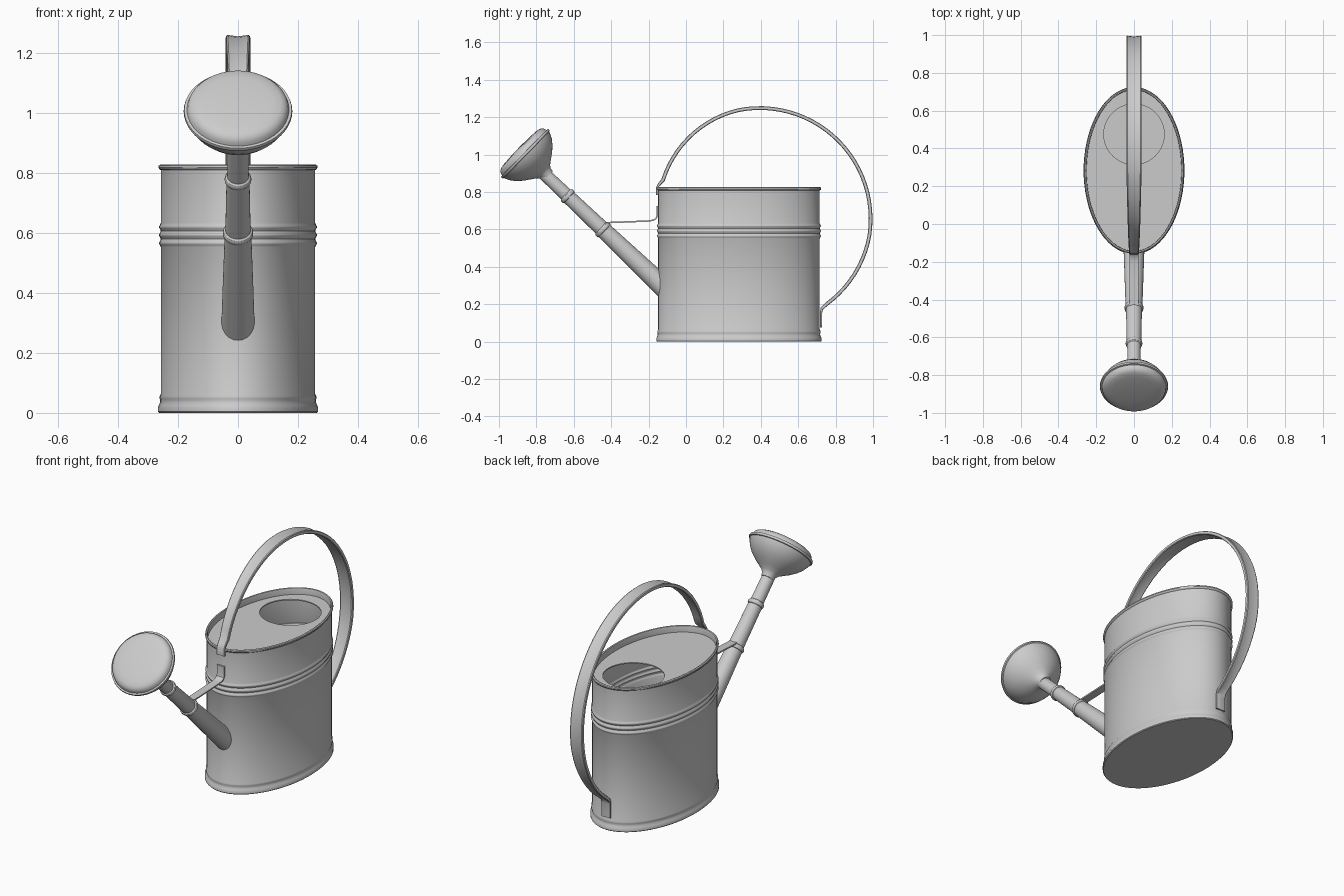
import bpy, bmesh
from math import sin, cos, pi, radians
from mathutils import Vector

if "Cube" in bpy.data.objects:
    bpy.data.objects.remove(bpy.data.objects["Cube"])

N = 72


def loft(name, rings, angle=35):
    """Skin a list of equal-length point rings and cap both ends."""
    bm = bmesh.new()
    vs = [[bm.verts.new(p) for p in r] for r in rings]
    for a, b in zip(vs, vs[1:]):
        n = len(a)
        for i in range(n):
            j = (i + 1) % n
            bm.faces.new((a[i], a[j], b[j], b[i]))
    bm.faces.new(vs[0][::-1])
    bm.faces.new(vs[-1])
    bmesh.ops.recalc_face_normals(bm, faces=bm.faces)
    me = bpy.data.meshes.new(name)
    bm.to_mesh(me)
    bm.free()
    ob = bpy.data.objects.new(name, me)
    bpy.context.collection.objects.link(ob)
    bpy.ops.object.select_all(action='DESELECT')
    ob.select_set(True)
    bpy.context.view_layer.objects.active = ob
    bpy.ops.object.shade_smooth_by_angle(angle=radians(angle))
    return ob


def ellipse(rx, ry, cy, z):
    return [(rx * cos(2 * pi * i / N), cy + ry * sin(2 * pi * i / N), z) for i in range(N)]


def lathe(name, profile, origin, axis, n=48):
    """Revolve (distance, radius) pairs about an axis lying in the yz plane."""
    d = Vector(axis).normalized()
    u = Vector((1, 0, 0))
    v = d.cross(u)
    return loft(name, [[origin + d * t + (u * cos(2 * pi * i / n) + v * sin(2 * pi * i / n)) * r
                        for i in range(n)] for t, r in profile])


def ribbon(name, path, section):
    """Sweep a strip along (y, z, width scale, thickness scale) points."""
    rings = []
    for i, (y, z, w, h) in enumerate(path):
        p, q = path[max(i - 1, 0)], path[min(i + 1, len(path) - 1)]
        t = Vector((q[0] - p[0], q[1] - p[1])).normalized()
        rings.append([(x * w, y - t.y * o * h, z + t.x * o * h) for x, o in section])
    return loft(name, rings)


# Body: oval can with base flare, three ridges, rolled rim, recessed lid with filler hole
A, B, CY = 0.257, 0.432, 0.283
ridges = []
for zc in (0.565, 0.592, 0.619):
    ridges += [(0, zc - 0.013)] + [(0.006 * sin(pi * k / 6), zc - 0.010 + 0.020 * k / 6) for k in range(1, 6)]
ridges.append((0, 0.633))
outer = [(0.006, 0), (0.010, 0.004), (0.010, 0.018), (0.007, 0.024), (0.003, 0.034), (0.002, 0.042),
         (0.004, 0.048), (0.004, 0.056), (0, 0.064)] + ridges
outer += [(0, 0.808), (0.005, 0.811), (0.008, 0.817), (0.007, 0.823), (0.002, 0.827), (-0.004, 0.825),
          (-0.006, 0.818), (-0.006, 0.79)]
inner = [(-0.006, 0.784)] + [(o - 0.006, z) for o, z in reversed(ridges)] + [(-0.006, 0.02)]


def oval(o, z):
    return ellipse(A + o, B + o, CY, z)


hole = [ellipse(0.16, 0.16, 0.475, z) for z in (0.79, 0.784)]
loft("can_body", [oval(*p) for p in outer] + hole + [oval(*p) for p in inner])

# Spout: tapering pipe with two joint rings
origin, axis = Vector((0, -0.444, 0.599)), (0, -0.725, 0.688)


def ring(t, r):
    return [(t - 0.012 * cos(pi * k / 6), r + 0.006 * sin(pi * k / 6)) for k in range(7)]


lathe("spout", [(-0.46, 0.056)] + ring(0, 0.0445) + [(0.015, 0.042)] + ring(0.26, 0.0385)
      + [(0.275, 0.036), (0.45, 0.034)], origin, axis)

# Sprinkler rose: bowl, seam and gently domed face
lathe("sprinkler_rose", [(0.41, 0.035), (0.43, 0.039), (0.444, 0.05), (0.462, 0.075), (0.482, 0.104),
                         (0.508, 0.134), (0.535, 0.156), (0.56, 0.169), (0.572, 0.173), (0.574, 0.179),
                         (0.580, 0.181), (0.587, 0.179), (0.588, 0.170), (0.602, 0.166), (0.613, 0.157),
                         (0.620, 0.143), (0.624, 0.115), (0.627, 0.06), (0.628, 0.005)],
      origin, (0, -0.715, 0.699))

# Carrying handle: large hoop with flattened mounting tabs
path = [(-0.160, 0.785, 0.65, 0.6), (-0.160, 0.825, 0.65, 0.6), (-0.148, 0.848, 0.65, 0.8)]
for i in range(49):
    f = i / 48
    a = radians(158 - 210 * f)
    r = 0.603 - 0.036 * max(0, 1 - f / 0.28) ** 1.3 - 0.014 * max(0, (f - 0.8) / 0.2)
    w = min(1, 0.68 + 1.1 * f, 0.72 + 1.4 * (1 - f))
    path.append((0.394 + r * cos(a), 0.656 + r * sin(a), w, 1))
path += [(0.733, 0.172, 0.72, 0.8), (0.728, 0.155, 0.72, 0.6), (0.728, 0.075, 0.72, 0.6)]
half = [(0.034, 0), (0.039, -0.003), (0.041, -0.010), (0.039, -0.017), (0.034, -0.020)]
ribbon("carrying_handle", path, [(0, -0.005)] + half + [(0, -0.015)] + [(-x, o) for x, o in reversed(half)])

# Brace strip between spout and body
brace = [(-0.43, 0.636), (-0.30, 0.641), (-0.20, 0.645), (-0.172, 0.650), (-0.158, 0.662),
         (-0.154, 0.680), (-0.154, 0.725)]
ribbon("spout_brace", [(y, z, 1, 1) for y, z in brace],
       [(-0.023, 0.004), (0.023, 0.004), (0.023, -0.004), (-0.023, -0.004)])
